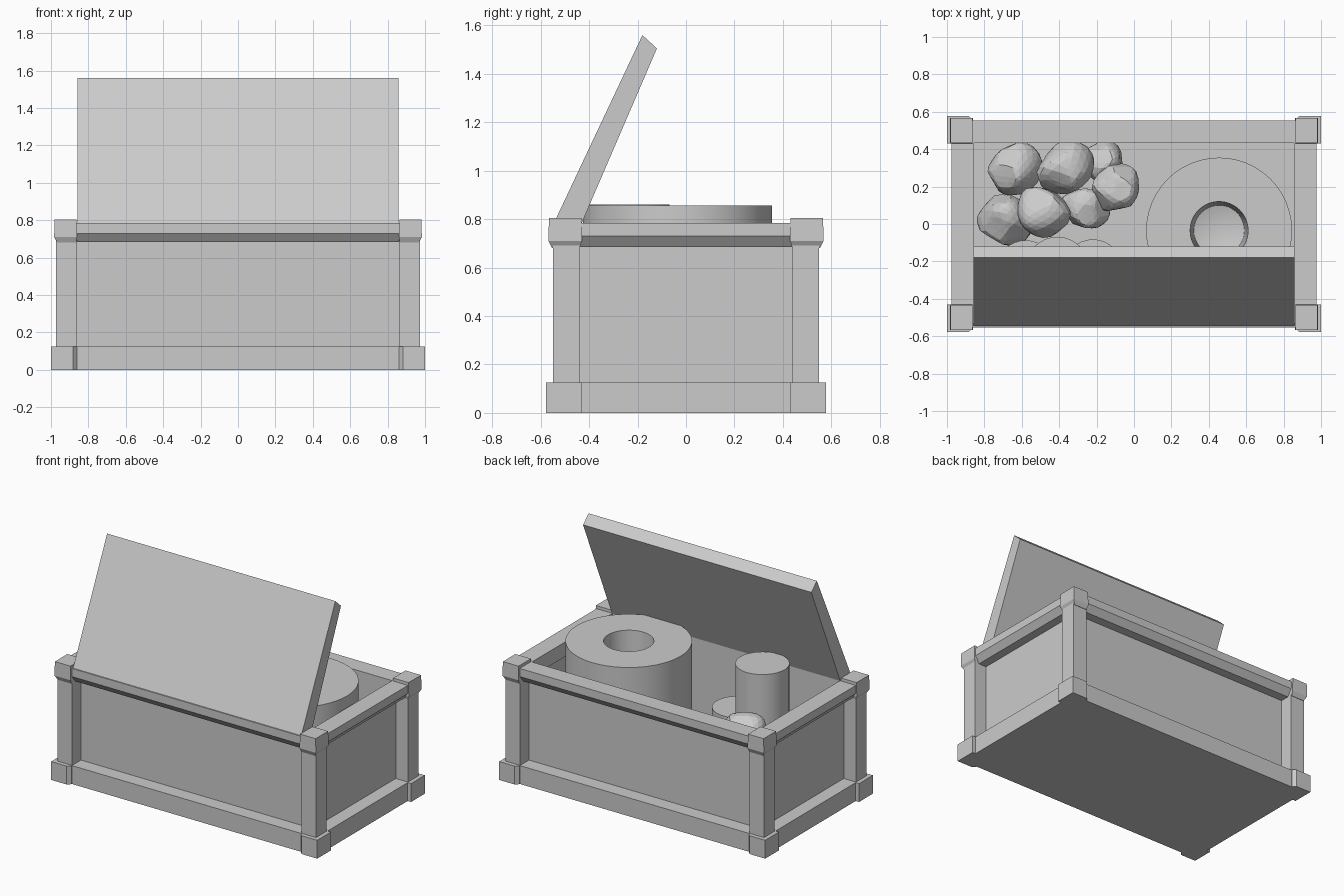
import bpy, bmesh, math, random
from mathutils import Vector, Euler

if "Cube" in bpy.data.objects:
    bpy.data.objects.remove(bpy.data.objects["Cube"])

random.seed(4)


def finish(name, bm, smooth=False):
    bmesh.ops.recalc_face_normals(bm, faces=bm.faces[:])
    me = bpy.data.meshes.new(name)
    bm.to_mesh(me)
    bm.free()
    ob = bpy.data.objects.new(name, me)
    bpy.context.collection.objects.link(ob)
    if smooth:
        bpy.ops.object.select_all(action='DESELECT')
        ob.select_set(True)
        bpy.context.view_layer.objects.active = ob
        bpy.ops.object.shade_smooth_by_angle(angle=math.radians(35))
    return ob


def loft(name, rings):
    """Solid through rings of points with equal counts, capped at both ends."""
    bm = bmesh.new()
    vs = [[bm.verts.new(p) for p in r] for r in rings]
    n = len(vs[0])
    for a, b in zip(vs, vs[1:]):
        for i in range(n):
            bm.faces.new((a[i], a[(i + 1) % n], b[(i + 1) % n], b[i]))
    bm.faces.new(vs[0])
    bm.faces.new(vs[-1])
    return finish(name, bm)


def rect(x0, x1, y0, y1, z):
    return [(x0, y0, z), (x1, y0, z), (x1, y1, z), (x0, y1, z)]


def box(name, x0, x1, y0, y1, z0, z1):
    return loft(name, [rect(x0, x1, y0, y1, z0), rect(x0, x1, y0, y1, z1)])


def mirror(ob, x=False, y=False):
    m = ob.modifiers.new("mirror", 'MIRROR')
    m.use_axis = (x, y, False)


def turned(name, x, y, profile, sides=48):
    """Revolve (radius, z) points about a vertical axis."""
    bm = bmesh.new()
    vs = [bm.verts.new((r, 0, z)) for r, z in profile]
    es = [bm.edges.new(e) for e in zip(vs, vs[1:])]
    bmesh.ops.spin(bm, geom=vs + es, cent=(0, 0, 0), axis=(0, 0, 1),
                   angle=2 * math.pi, steps=sides)
    bmesh.ops.remove_doubles(bm, verts=bm.verts[:], dist=1e-4)
    finish(name, bm, True).location = (x, y, 0)


# Floor and recessed wall panels
box("floor", -0.95, 0.95, -0.53, 0.53, 0, 0.05)
mirror(box("long_panels", -0.87, 0.87, 0.435, 0.455, 0.04, 0.7), y=True)
mirror(box("end_panels", 0.86, 0.88, -0.44, 0.44, 0.04, 0.7), x=True)

# Base rails
mirror(box("long_base_rails", -0.88, 0.88, 0.435, 0.553, 0, 0.125), y=True)
mirror(box("end_base_rails", 0.86, 0.975, -0.44, 0.44, 0, 0.125), x=True)

# Top rails, chamfered underneath
prof = [(-0.12, 0.785), (0, 0.785), (0, 0.73), (-0.035, 0.685), (-0.12, 0.685)]
mirror(loft("long_top_rails", [[(x, 0.553 + o, z) for o, z in prof]
                               for x in (-0.87, 0.87)]), y=True)
mirror(loft("end_top_rails", [[(0.975 + o, y, z) for o, z in prof]
                              for y in (-0.44, 0.44)]), x=True)

# Corner posts with feet and caps
mirror(box("corner_posts", 0.862, 0.972, 0.437, 0.55, 0.1, 0.72), x=True, y=True)
mirror(loft("corner_feet", [
    [(0.862, 0.43, z), (1, 0.43, z), (1, 0.578, z), (0.883, 0.578, z), (0.862, 0.557, z)]
    for z in (0, 0.125)]), x=True, y=True)
mirror(loft("corner_caps", [rect(0.865, 0.965, 0.44, 0.553, 0.68),
                            rect(0.86, 0.983, 0.43, 0.568, 0.71),
                            rect(0.863, 0.98, 0.432, 0.566, 0.805)]), x=True, y=True)

# Open lid leaning back over the front rail
lid = [(-0.18, 1.56), (-0.12, 1.505), (-0.43, 0.785), (-0.545, 0.785)]
loft("lid", [[(x, y, z) for y, z in lid] for x in (-0.858, 0.858)])

# Large drum with a central well
turned("drum", 0.455, -0.035, [(0, 0.05), (0.39, 0.05), (0.39, 0.857), (0.155, 0.857),
                               (0.135, 0.42), (0, 0.38)])

# Small canisters
for i, (x, y, r, top) in enumerate([(-0.41, -0.235, 0.167, 0.86),
                                    (-0.22, -0.24, 0.158, 0.51),
                                    (-0.58, -0.245, 0.158, 0.48)]):
    turned("canister_%d" % (i + 1), x, y, [(0, 0.05), (r, 0.05), (r, top), (0, top)], 32)

# Pile of blunt pear-shaped rocks: centre, half width, tilt
rocks = [(-0.64, 0.29, 0.42, 0.145, 0.3), (-0.36, 0.29, 0.53, 0.15, 0.9),
         (-0.16, 0.33, 0.38, 0.12, 0.4), (-0.09, 0.19, 0.46, 0.132, 0.6),
         (-0.69, 0.03, 0.42, 0.145, 0.5), (-0.49, 0.06, 0.52, 0.145, 0.8),
         (-0.26, 0.08, 0.40, 0.125, 0.7)]
for i, (x, y, z, r, tilt) in enumerate(rocks):
    bm = bmesh.new()
    bmesh.ops.create_icosphere(bm, subdivisions=3, radius=1)
    rot = Euler((tilt, random.uniform(-0.3, 0.3), random.uniform(0, 6.28))).to_matrix()
    cuts = [Vector([random.gauss(0, 1) for _ in range(3)]).normalized() for _ in range(9)]
    for v in bm.verts:
        for c in cuts:
            over = v.co.dot(c) - 0.82
            if over > 0:
                v.co -= c * over * 0.9
        taper = 1.08 - 0.35 * max(v.co.z, -0.1)
        v.co = rot @ Vector((v.co.x * taper, v.co.y * taper * 0.92, v.co.z)) * r
    finish("rock_%d" % (i + 1), bm).location = (x, y, z)
